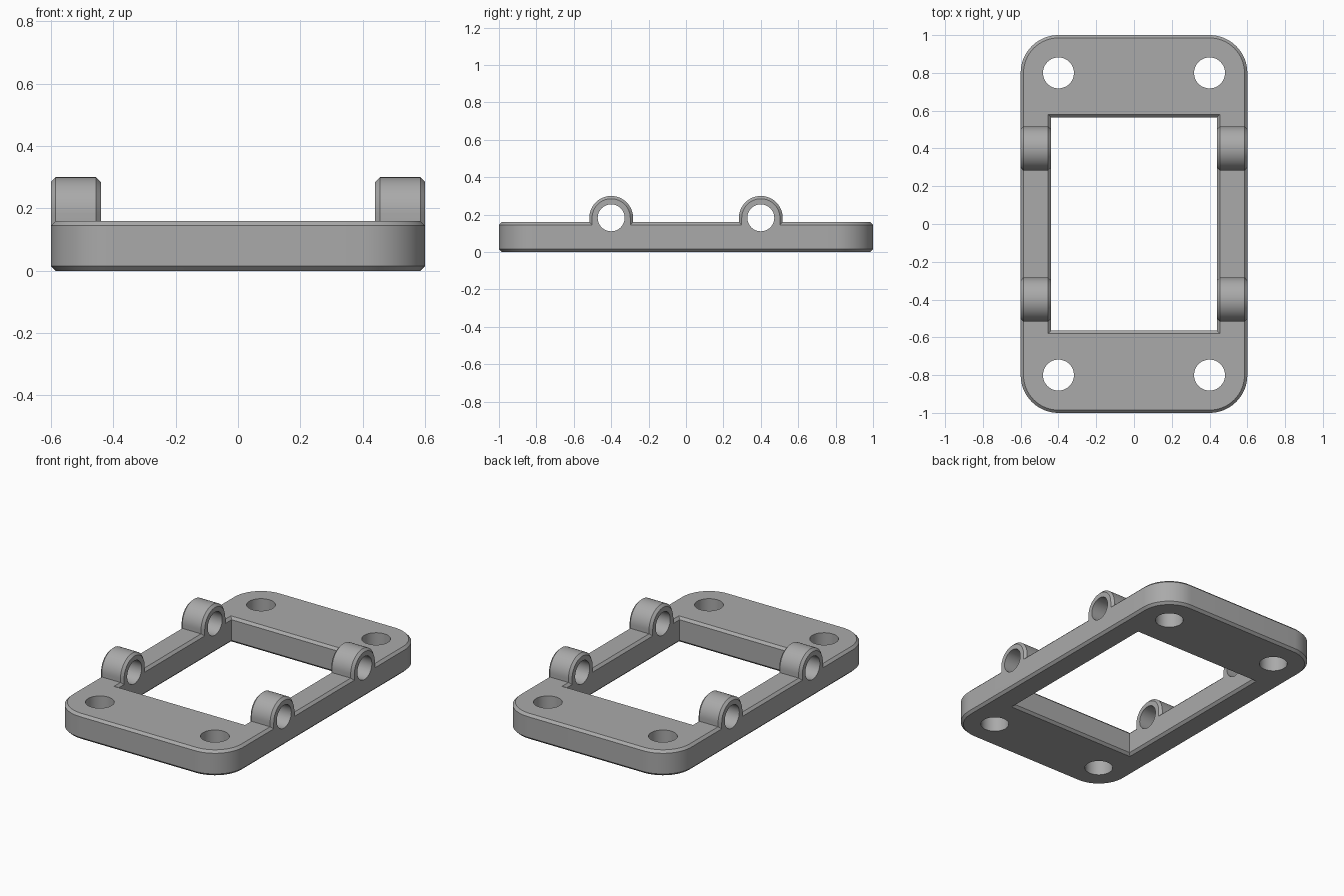
import bpy, bmesh
from math import cos, sin, pi, radians

cube = bpy.data.objects.get("Cube")
if cube:
    bpy.data.objects.remove(cube, do_unlink=True)

HEIGHT, CHAMFER = 0.16, 0.015

grey = bpy.data.materials.new("plain grey")
grey.use_nodes = True
grey.diffuse_color = (0.4, 0.4, 0.4, 1)
grey.node_tree.nodes["Principled BSDF"].inputs["Base Color"].default_value = (0.4, 0.4, 0.4, 1)


def loft(name, loops):
    """Solid skinned through matching closed loops, capped at both ends."""
    bm = bmesh.new()
    rings = [[bm.verts.new(p) for p in loop] for loop in loops]
    n = len(rings[0])
    for a, b in zip(rings, rings[1:]):
        for i in range(n):
            j = (i + 1) % n
            bm.faces.new((a[i], a[j], b[j], b[i]))
    bm.faces.new(rings[0])
    bm.faces.new(rings[-1])
    bmesh.ops.recalc_face_normals(bm, faces=bm.faces)
    mesh = bpy.data.meshes.new(name)
    bm.to_mesh(mesh)
    bm.free()
    mesh.materials.append(grey)
    obj = bpy.data.objects.new(name, mesh)
    bpy.context.collection.objects.link(obj)
    return obj


def combine(target, tool, operation):
    """Apply a boolean and discard the tool."""
    mod = target.modifiers.new(operation, "BOOLEAN")
    mod.operation, mod.object, mod.solver = operation, tool, "EXACT"
    bpy.context.view_layer.objects.active = target
    bpy.ops.object.modifier_apply(modifier=mod.name)
    bpy.data.objects.remove(tool, do_unlink=True)


def arc(cx, cy, r, start, end, steps):
    return [(cx + r * cos(start + (end - start) * i / steps),
             cy + r * sin(start + (end - start) * i / steps)) for i in range(steps + 1)]


def plate_loop(z, inset):
    pts = []
    for k, (sx, sy) in enumerate(((1, 1), (-1, 1), (-1, -1), (1, -1))):
        pts += arc(sx * 0.4, sy * 0.8, 0.2 - inset, k * pi / 2, (k + 1) * pi / 2, 16)
    return [(x, y, z) for x, y in pts]


def window_loop(z, grow):
    x, y = 0.44 + grow, 0.565 + grow
    return [(x, y, z), (-x, y, z), (-x, -y, z), (x, -y, z)]


def barrel_loop(x, cy, inset):
    r = 0.117 - inset
    pts = arc(cy, 0.183, r, 0, pi, 32) + [(cy - r, 0.06), (cy + r, 0.06)]
    return [(x, y, z) for y, z in pts]


# Base plate with rounded corners and chamfered rims
frame = loft("hinge_frame", [plate_loop(0, CHAMFER), plate_loop(CHAMFER, 0),
                             plate_loop(HEIGHT - CHAMFER, 0), plate_loop(HEIGHT, CHAMFER)])

# Central window, flared at both rims
over = 0.01
window = loft("window_cutter", [window_loop(-over, CHAMFER + over), window_loop(CHAMFER, 0),
                                window_loop(HEIGHT - CHAMFER, 0),
                                window_loop(HEIGHT + over, CHAMFER + over)])
combine(frame, window, "DIFFERENCE")

# Hinge barrels on the side rails
for sx in (-1, 1):
    for cy in (-0.4, 0.4):
        barrel = loft("barrel", [barrel_loop(sx * x, cy, inset) for x, inset in
                                 ((0.44, CHAMFER), (0.44 + CHAMFER, 0),
                                  (0.6 - CHAMFER, 0), (0.6, CHAMFER))])
        combine(frame, barrel, "UNION")

# Pin bores through the barrels
for cy in (-0.4, 0.4):
    for sx in (-1, 1):
        bore = loft("bore_cutter", [[(sx * x, y, z) for y, z in arc(cy, 0.183, 0.072, 0, 2 * pi, 48)[:-1]]
                                    for x in (0.4, 0.7)])
        combine(frame, bore, "DIFFERENCE")

# Screw holes in the four corners
for sx in (-1, 1):
    for sy in (-1, 1):
        hole = loft("screw_cutter", [[(x, y, z) for x, y in arc(sx * 0.4, sy * 0.8, 0.082, 0, 2 * pi, 48)[:-1]]
                                     for z in (-0.1, 0.3)])
        combine(frame, hole, "DIFFERENCE")

# Smooth curved walls, sharp rims
bpy.ops.object.select_all(action="DESELECT")
frame.select_set(True)
bpy.context.view_layer.objects.active = frame
bpy.ops.object.shade_smooth_by_angle(angle=radians(25))
